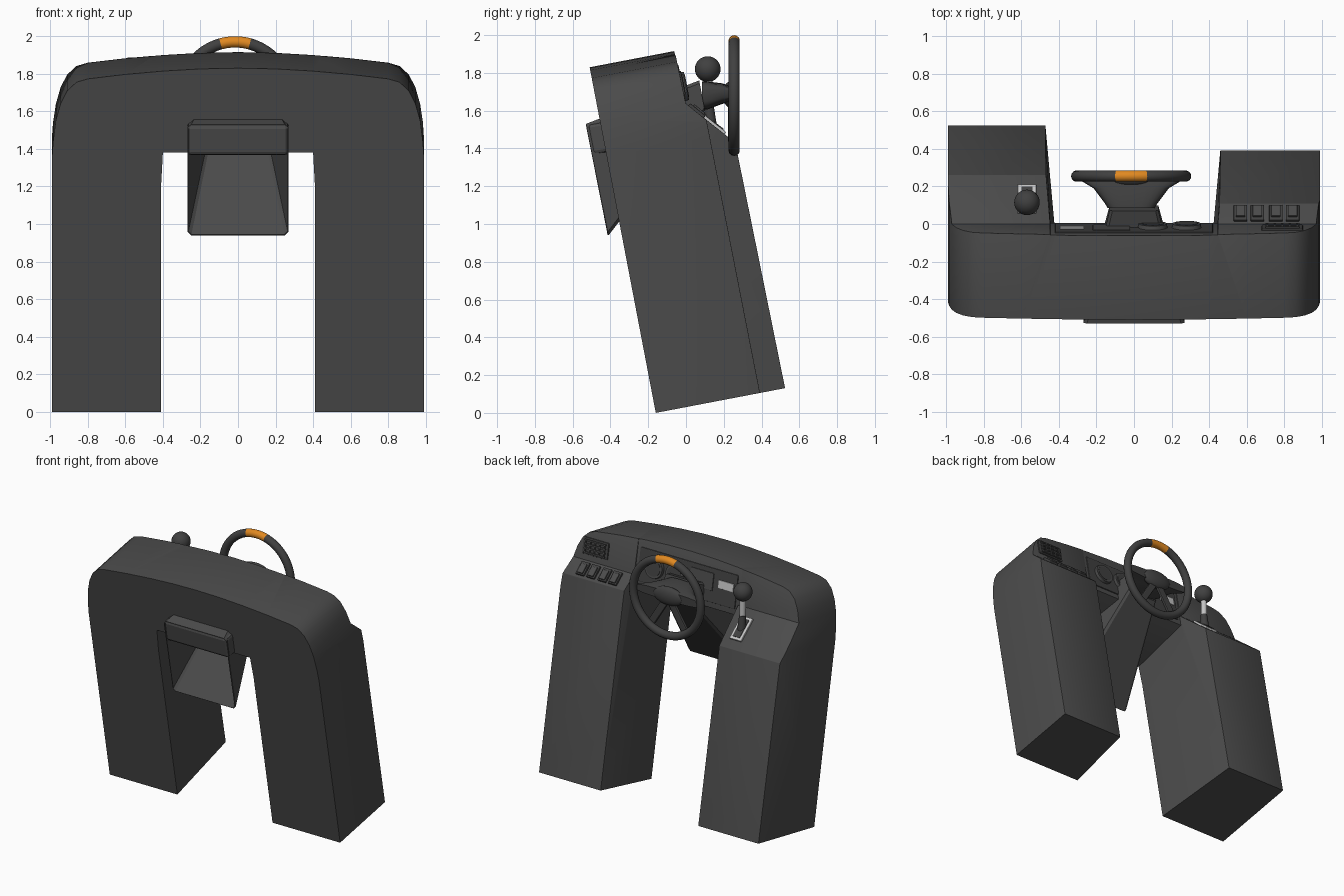
import bpy, bmesh, math
from mathutils import Matrix, Vector

if "Cube" in bpy.data.objects:
    bpy.data.objects.remove(bpy.data.objects["Cube"])

def material(name, rgb):
    m = bpy.data.materials.new(name)
    m.diffuse_color = (*rgb, 1)
    m.use_nodes = True
    m.node_tree.nodes["Principled BSDF"].inputs["Base Color"].default_value = m.diffuse_color
    return m

BODY = material("dark grey plastic", (0.07, 0.07, 0.07))
TRIM = material("darker grey trim", (0.052, 0.052, 0.052))
SILVER = material("silver", (0.55, 0.55, 0.55))
ORANGE = material("orange", (0.75, 0.25, 0.015))

# The console leans forwards: local y is depth, local z is height
LEAN = Matrix.Translation((0, -0.16, 0)) @ Matrix.Rotation(math.radians(10.83), 4, 'X')
WORLD = Matrix.Identity(4)

def loft(name, loops, mat, frame=WORLD, caps=(True, True), bevel=0):
    bm = bmesh.new()
    rings = [[bm.verts.new(frame @ Vector(p)) for p in loop] for loop in loops]
    n = len(rings[0])
    for a, b in zip(rings, rings[1:]):
        for i in range(n):
            bm.faces.new((a[i], a[(i + 1) % n], b[(i + 1) % n], b[i]))
    if caps[0]:
        bm.faces.new(rings[0])
    if caps[1]:
        bm.faces.new(rings[-1])
    bmesh.ops.recalc_face_normals(bm, faces=bm.faces)
    me = bpy.data.meshes.new(name)
    bm.to_mesh(me)
    bm.free()
    ob = bpy.data.objects.new(name, me)
    bpy.context.collection.objects.link(ob)
    me.materials.append(mat)
    if bevel:
        mod = ob.modifiers.new("bevel", 'BEVEL')
        mod.width, mod.segments = bevel, 2
    return ob

def box(name, c, s, mat, frame=WORLD, bevel=0):
    def rect(z):
        return [(c[0] + i * s[0] / 2, c[1] + j * s[1] / 2, z)
                for i, j in ((-1, -1), (1, -1), (1, 1), (-1, 1))]
    return loft(name, [rect(c[2] - s[2] / 2), rect(c[2] + s[2] / 2)], mat, frame, bevel=bevel)

def tube(name, p0, p1, r0, r1, mat, frame=WORLD, n=24):
    p0, p1 = Vector(p0), Vector(p1)
    q = (p1 - p0).to_track_quat('Z', 'Y')
    ring = lambda p, r: [p + q @ Vector((r * math.cos(t), r * math.sin(t), 0))
                         for t in (2 * math.pi * i / n for i in range(n))]
    return smooth(loft(name, [ring(p0, r0), ring(p1, r1)], mat, frame))

def smooth(ob, angle=32):
    bpy.ops.object.select_all(action='DESELECT')
    ob.select_set(True)
    bpy.context.view_layer.objects.active = ob
    bpy.ops.object.shade_smooth_by_angle(angle=math.radians(angle))
    return ob

def cut(ob, cutter):
    mod = ob.modifiers.new("cut", 'BOOLEAN')
    mod.operation, mod.solver, mod.object = 'DIFFERENCE', 'EXACT', cutter
    bpy.context.view_layer.objects.active = ob
    bpy.ops.object.modifier_apply(modifier=mod.name)
    bpy.data.objects.remove(cutter)

# Console body: arch outline extruded in depth, then cut to shape
half = [(0.99, 0), (0.99, 1.38), (0.985, 1.46), (0.97, 1.58), (0.945, 1.67), (0.91, 1.74),
        (0.86, 1.787), (0.80, 1.805), (0.6, 1.829), (0.4, 1.847), (0.2, 1.859)]
arch = half + [(0, 1.863)] + [(-x, z) for x, z in reversed(half)]
body = loft("console_body", [[(x, d, z) for x, z in arch] for d in (0, 0.8)], BODY)

gap = [(-0.1, -0.1), (-0.1, 1.385), (0, 1.405), (0.456, 1.5), (0.456, 2), (0.9, 2), (0.9, -0.1)]
inner = lambda d: 0.40 + 0.1 * max(d, 0)
cut(body, loft("gap_cutter", [[(s * inner(d), d, z) for d, z in gap] for s in (-1, 1)], BODY))
R_SLOPE = ((0.464, 1.58), (0.555, 1.472))
L_SLOPE = ((0.464, 1.58), (0.682, 1.326))
for (a, b), foot, x0, x1 in ((R_SLOPE, 0.562, 0.3, 1.2), (L_SLOPE, 0.698, -1.2, -0.3)):
    prof = [(0.456, 2), a, b, (foot, -0.1), (0.95, -0.1), (0.95, 2)]
    cut(body, loft("back_cutter", [[(x, d, z) for d, z in prof] for x in (x0, x1)], BODY))

# Rounded edges on the driver's side only
bm = bmesh.new()
bm.from_mesh(body.data)
bmesh.ops.remove_doubles(bm, verts=bm.verts, dist=0.0005)
edges = [e for e in bm.edges if len(e.link_faces) == 2
         and all(v.co.y > 0.45 for v in e.verts)
         and any(v.co.z > 0.01 for v in e.verts)
         and e.calc_face_angle_signed(0) > math.radians(25)]
bmesh.ops.bevel(bm, geom=edges, offset=0.02, segments=2, profile=0.5, affect='EDGES', clamp_overlap=True)
bmesh.ops.transform(bm, matrix=LEAN, verts=bm.verts)
bm.to_mesh(body.data)
bm.free()
smooth(body)

# Column shroud: tapered tunnel, open at the front under its cap
def section(w, low, high, r):
    low, high = Vector((0, *low)), Vector((0, *high))
    up = (high - low).normalized()
    X = Vector((1, 0, 0))
    pts = []
    for s, p, d in ((1, low, up), (1, high, -up), (-1, high, -up), (-1, low, up)):
        pair = [p + X * s * (w - r), p + X * s * w + d * r]
        pts += pair if (s == 1) == (p is low) else pair[::-1]
    return pts
shroud = loft("column_shroud", [section(0.27, (-0.41, 0.94), (-0.53, 1.53), 0.02),
                                section(0.13, (0.10, 1.60), (0.07, 1.76), 0.015)],
              BODY, caps=(False, True))
sol = shroud.modifiers.new("thickness", 'SOLIDIFY')
sol.thickness, sol.offset = 0.008, -1
box("shroud_cap", (0, -0.025, 1.486), (0.54, 0.10, 0.165), BODY, LEAN, bevel=0.02)

# Steering wheel with an orange marker at the top
WX, WY, WZ = -0.015, 0.255, 1.68
bpy.ops.mesh.primitive_torus_add(major_radius=0.29, minor_radius=0.03, major_segments=58,
                                 minor_segments=14, location=(WX, WY, WZ),
                                 rotation=(math.pi / 2, 0, 0))
rim = bpy.context.object
rim.name = "steering_wheel_rim"
bpy.ops.object.transform_apply(location=True, rotation=True)
rim.data.materials.append(TRIM)
rim.data.materials.append(ORANGE)
for p in rim.data.polygons:
    if p.center.z > WZ and abs(math.atan2(p.center.x - WX, p.center.z - WZ)) < 0.22:
        p.material_index = 1
smooth(rim, 60)

# Wheel hub, spokes and centre pad
def oval(y, rx, rz, z):
    return [(WX + rx * math.copysign(abs(math.cos(t)) ** 0.6, math.cos(t)), y,
             z + rz * math.copysign(abs(math.sin(t)) ** 0.6, math.sin(t)))
            for t in (2 * math.pi * i / 28 for i in range(28))]
smooth(loft("wheel_hub", [oval(0.085, 0.125, 0.075, 1.68), oval(0.11, 0.14, 0.075, 1.68),
                          oval(0.19, 0.20, 0.055, 1.69), oval(0.235, 0.275, 0.04, 1.69),
                          oval(0.25, 0.275, 0.035, 1.69)], TRIM), 40)
bpy.ops.mesh.primitive_uv_sphere_add(segments=28, ring_count=14, location=(WX, 0.235, 1.685))
pad = bpy.context.object
pad.name = "wheel_centre_pad"
pad.scale = (0.13, 0.04, 0.07)
pad.data.materials.append(TRIM)
smooth(pad, 60)
for s in (-1, 1):
    spoke = Matrix.Translation((WX, 0.235, WZ)) @ Matrix.Rotation(s * math.radians(32), 4, 'Y')
    box("lower_spoke", (0, 0, -0.16), (0.055, 0.025, 0.24), TRIM, spoke, bevel=0.008)

def slope_frame(a, b):
    ang = math.atan2(b[1] - a[1], b[0] - a[0])
    mid = Matrix.Translation((0, (a[0] + b[0]) / 2, (a[1] + b[1]) / 2))
    return LEAN @ mid @ Matrix.Rotation(ang, 4, 'X')

# Rocker switches on the right slope
right = slope_frame(*R_SLOPE)
for x in (0.567, 0.657, 0.755, 0.845):
    box("switch_frame", (x, 0, 0.004), (0.072, 0.105, 0.022), TRIM, right, bevel=0.005)
    box("switch_rocker", (x, 0.005, 0.015), (0.05, 0.075, 0.02), BODY, right, bevel=0.004)

# Air vent above the switches
box("vent_frame", (0.79, 0.462, 1.685), (0.22, 0.02, 0.125), TRIM, LEAN, bevel=0.008)
for i in range(4):
    box("vent_slat", (0.79, 0.475, 1.64 + 0.03 * i), (0.18, 0.014, 0.010), BODY, LEAN)
for i in range(5):
    box("vent_divider", (0.71 + 0.04 * i, 0.475, 1.685), (0.008, 0.012, 0.10), BODY, LEAN)

# Instrument panel, gauges and display behind the wheel
box("instrument_panel", (0, 0.456, 1.665), (0.84, 0.016, 0.25), TRIM, LEAN, bevel=0.006)
for x in (0.1, 0.28):
    tube("gauge_ring", (x, 0.455, 1.67), (x, 0.485, 1.67), 0.08, 0.075, BODY, LEAN)
    tube("gauge_face", (x, 0.48, 1.67), (x, 0.488, 1.67), 0.06, 0.06, TRIM, LEAN)
box("display_frame", (-0.12, 0.462, 1.69), (0.2, 0.018, 0.13), BODY, LEAN, bevel=0.005)
box("display", (-0.33, 0.464, 1.69), (0.13, 0.012, 0.06), SILVER, LEAN, bevel=0.004)

# Gear lever on the left slope
left = slope_frame(*L_SLOPE)
box("lever_plate", (-0.57, 0, 0.004), (0.10, 0.19, 0.02), SILVER, left, bevel=0.004)
box("lever_slot", (-0.57, 0, 0.014), (0.06, 0.15, 0.01), TRIM, left)
tube("lever_boot", (-0.57, 0.13, 1.53), (-0.57, 0.12, 1.64), 0.032, 0.024, TRIM)
tube("lever_stick", (-0.57, 0.12, 1.62), (-0.57, 0.117, 1.79), 0.022, 0.022, SILVER)
bpy.ops.mesh.primitive_uv_sphere_add(segments=28, ring_count=16, radius=0.068,
                                     location=(-0.57, 0.115, 1.82))
knob = bpy.context.object
knob.name = "lever_knob"
knob.data.materials.append(TRIM)
smooth(knob, 60)
